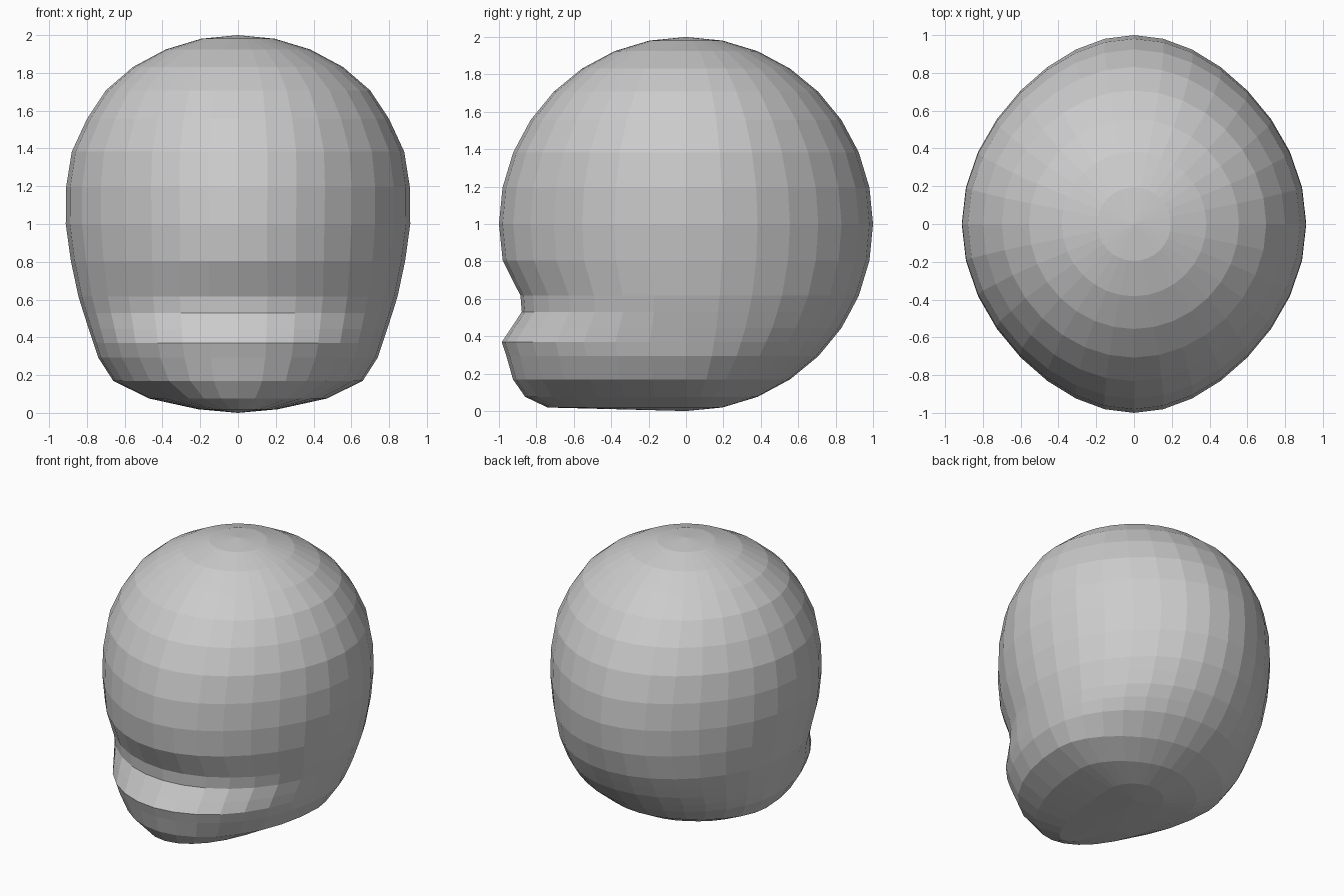
import bpy, bmesh, math

if "Cube" in bpy.data.objects:
    bpy.data.objects.remove(bpy.data.objects["Cube"])

SEG = 32
# (height, front reach, half width, back reach, front/back taper)
RINGS = []
upper_w = [0.195, 0.383, 0.556, 0.70, 0.80, 0.88, 0.91, 0.912]
taper = [0, 0.01, 0.02, 0.04, 0.07, 0.10, 0.13, 0.14]
for k in range(1, 9):                                   # round cranium
    a = k * math.pi / 16
    r = math.sin(a)
    RINGS.append((1 + math.cos(a), r, upper_w[k - 1], r, taper[k - 1]))
RINGS += [                                              # face dent, lip, chin
    (0.805, 0.98, 0.885, 0.981, 0.11),
    (0.617, 0.885, 0.845, 0.924, 0.06),
    (0.530, 0.878, 0.818, 0.878, 0.04),
    (0.444, 0.935, 0.79, 0.831, 0.02),
    (0.369, 0.985, 0.765, 0.77, 0.0),
    (0.293, 0.96, 0.74, 0.707, 0.0),
    (0.169, 0.925, 0.66, 0.556, 0.0),
    (0.076, 0.86, 0.47, 0.383, 0.0),
    (0.019, 0.74, 0.21, 0.195, 0.0),
]


def ring_point(ring, i):
    z, front, width, back, tap = ring
    a = 2 * math.pi * i / SEG
    s, c = math.sin(a), math.cos(a)                     # c = 1 faces the front
    w = width * (1 - tap * c * c)
    if c < 0:                                           # jaw narrows to a round nape
        w += (min(w, back) - w) * c * c
    return (w * s, -c * (front if c > 0 else back), z)


# Head: stacked rings closed by a fan at crown and base
bm = bmesh.new()
loops = [[bm.verts.new(ring_point(r, i)) for i in range(SEG)] for r in RINGS]
crown = bm.verts.new((0, 0, 2))
base = bm.verts.new((0, 0, 0))
for i in range(SEG):
    j = (i + 1) % SEG
    bm.faces.new((crown, loops[0][i], loops[0][j]))
    bm.faces.new((base, loops[-1][j], loops[-1][i]))
    for p, q in zip(loops, loops[1:]):
        bm.faces.new((p[i], q[i], q[j], p[j]))
bmesh.ops.recalc_face_normals(bm, faces=bm.faces)

mesh = bpy.data.meshes.new("head")
bm.to_mesh(mesh)
bm.free()
mat = bpy.data.materials.new("plain grey")
mat.diffuse_color = (0.6, 0.6, 0.6, 1)
mat.use_nodes = True
mat.node_tree.nodes["Principled BSDF"].inputs["Base Color"].default_value = mat.diffuse_color
mesh.materials.append(mat)
head = bpy.data.objects.new("head", mesh)
bpy.context.collection.objects.link(head)
